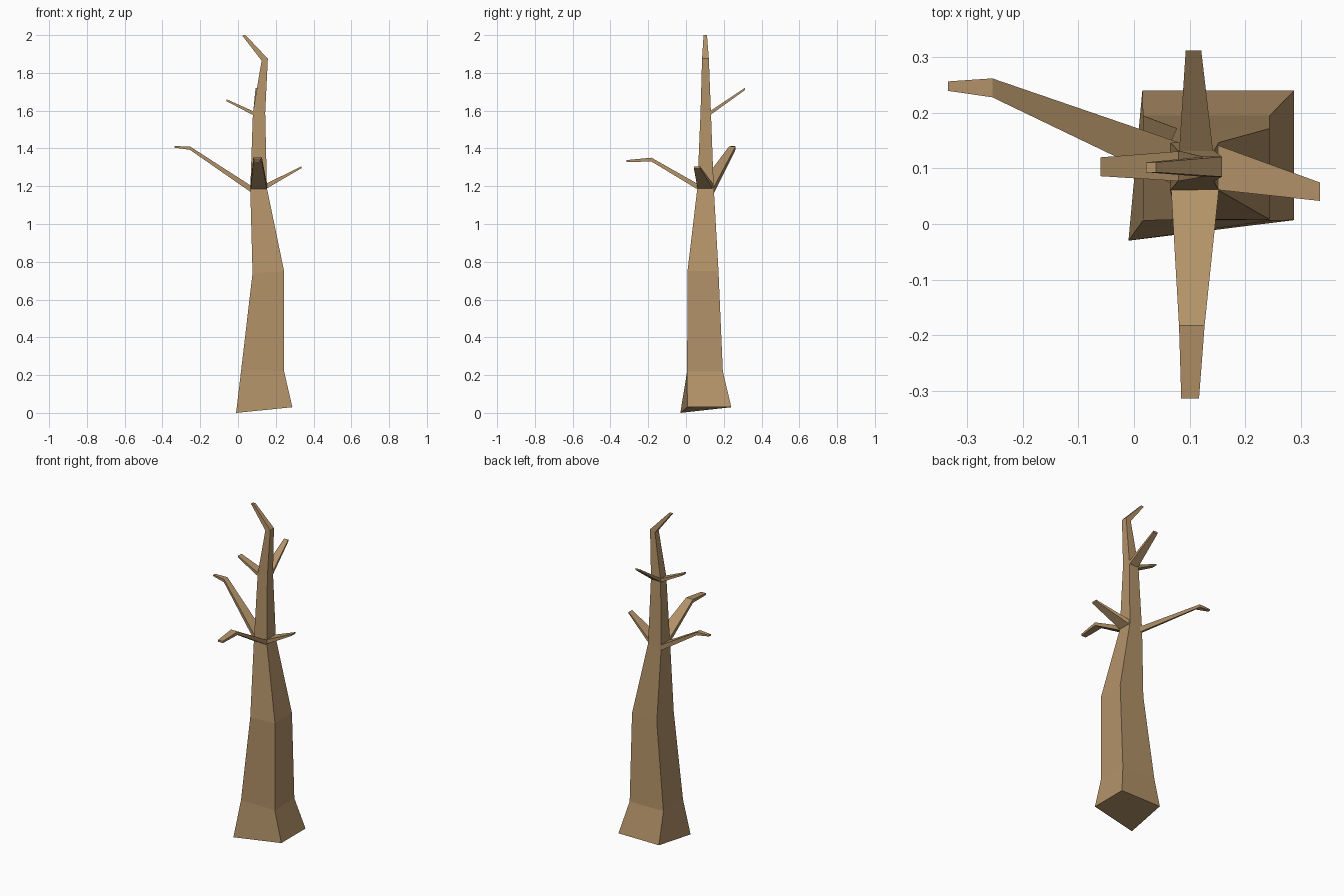
import bpy, bmesh
from mathutils import Vector

if "Cube" in bpy.data.objects:
    bpy.data.objects.remove(bpy.data.objects["Cube"])

bark = bpy.data.materials.new("bark")
bark.diffuse_color = (0.45, 0.29, 0.14, 1)
bark.use_nodes = True
bark.node_tree.nodes["Principled BSDF"].inputs["Base Color"].default_value = bark.diffuse_color


def loft(name, rings):
    """Skin a list of four-point rings and cap both ends."""
    bm = bmesh.new()
    vs = [[bm.verts.new(p) for p in r] for r in rings]
    for a, b in zip(vs, vs[1:]):
        for i in range(4):
            j = (i + 1) % 4
            bm.faces.new((a[i], a[j], b[j], b[i]))
    bm.faces.new(vs[0][::-1])
    bm.faces.new(vs[-1])
    bmesh.ops.recalc_face_normals(bm, faces=bm.faces)
    me = bpy.data.meshes.new(name)
    bm.to_mesh(me)
    bm.free()
    me.materials.append(bark)
    ob = bpy.data.objects.new(name, me)
    bpy.context.collection.objects.link(ob)
    return ob


def branch(name, side, stations):
    """Stations are (centre, width along side axis, vertical thickness)."""
    rings = []
    for c, w, t in stations:
        c, s, u = Vector(c), Vector(side) * w / 2, Vector((0, 0, t / 2))
        rings.append([c - s - u, c + s - u, c + s + u, c - s + u])
    return loft(name, rings)


def level(x0, x1, y0, y1, z0, z1):
    """Trunk section, tilted from z0 on the left to z1 on the right."""
    return [(x0, y0, z0), (x1, y0, z1), (x1, y1, z1), (x0, y1, z0)]


# Tapering trunk with skewed foot and bent tip
foot = [(-0.01, -0.03, 0.0), (0.288, 0.007, 0.03), (0.288, 0.24, 0.03), (0.015, 0.24, 0.03)]
loft("trunk", [
    foot,
    level(0.016, 0.244, 0.006, 0.195, 0.22, 0.22),
    level(0.077, 0.244, 0.008, 0.172, 0.74, 0.75),
    level(0.065, 0.153, 0.06, 0.147, 1.18, 1.19),
    level(0.079, 0.144, 0.077, 0.132, 1.59, 1.59),
    level(0.125, 0.158, 0.085, 0.121, 1.865, 1.875),
    level(0.022, 0.040, 0.093, 0.111, 1.998, 2.0),
])

X, Y = (1, 0, 0), (0, 1, 0)

# Lower whorl of branches
branch("left_branch", Y, [((0.08, 0.107, 1.178), 0.08, 0.035),
                          ((-0.255, 0.245, 1.402), 0.034, 0.018),
                          ((-0.335, 0.248, 1.408), 0.017, 0.008)])
branch("front_branch", X, [((0.11, 0.075, 1.19), 0.088, 0.03),
                           ((0.104, -0.183, 1.341), 0.046, 0.02),
                           ((0.101, -0.314, 1.333), 0.032, 0.011)])
branch("right_branch", Y, [((0.14, 0.104, 1.195), 0.083, 0.028),
                           ((0.335, 0.058, 1.30), 0.033, 0.01)])

# Upper pair of twigs
branch("upper_left_branch", Y, [((0.09, 0.104, 1.582), 0.055, 0.022),
                                ((-0.06, 0.103, 1.655), 0.034, 0.01)])
branch("upper_back_branch", X, [((0.112, 0.12, 1.582), 0.063, 0.022),
                                ((0.107, 0.312, 1.715), 0.028, 0.012)])
